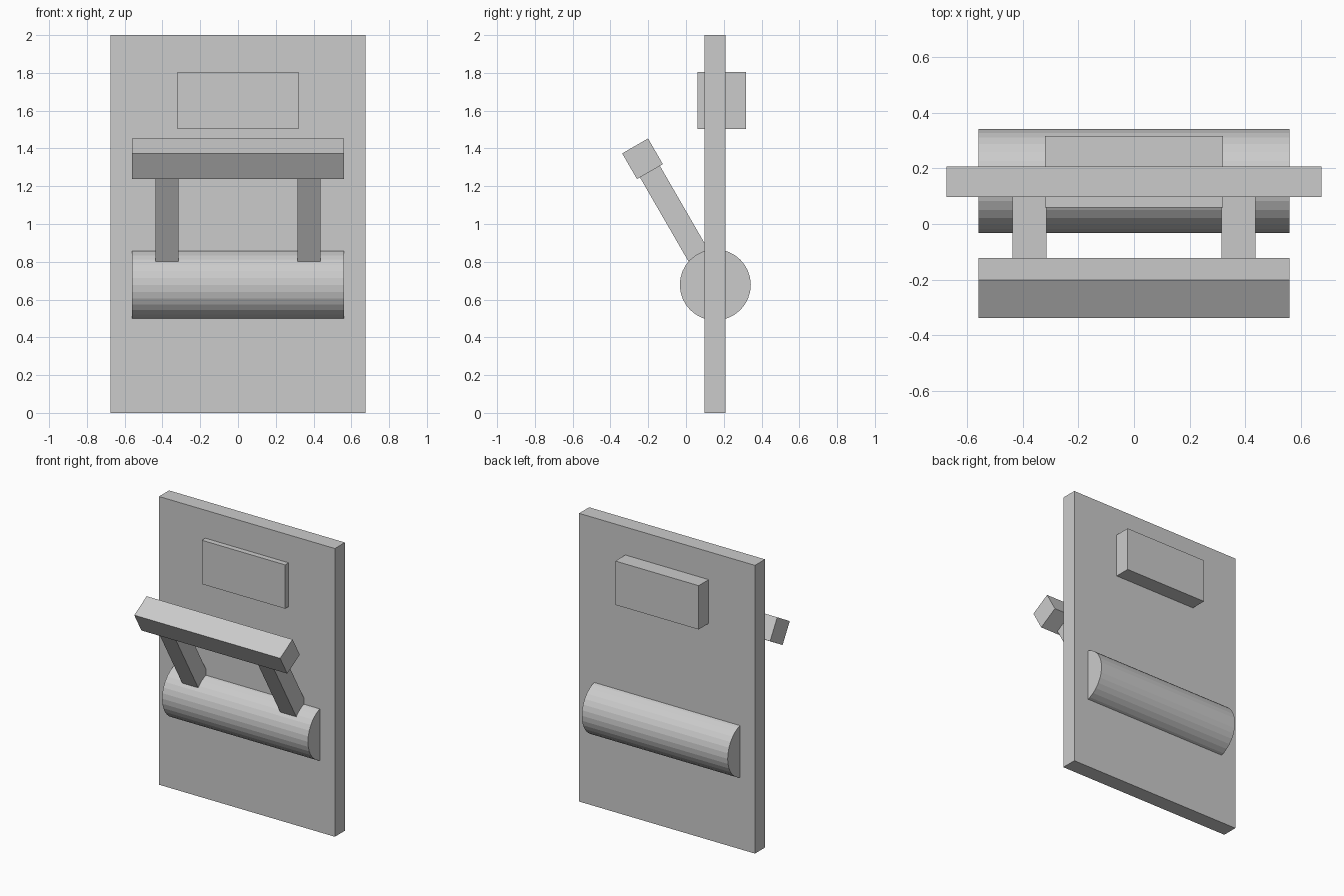
import bpy
from math import radians
from mathutils import Matrix, Vector

if "Cube" in bpy.data.objects:
    bpy.data.objects.remove(bpy.data.objects["Cube"])

PIVOT = Vector((0, 0.155, 0.678))          # axis of the drum and hinge of the lever
TILT = Matrix.Translation(PIVOT) @ Matrix.Rotation(radians(30), 4, 'X')


def box(name, lo, hi, frame=Matrix()):
    """Box between two corners, placed in the given frame; origin stays at the world centre."""
    lo, hi = Vector(lo), Vector(hi)
    bpy.ops.mesh.primitive_cube_add(size=1)
    ob = bpy.context.object
    ob.name = ob.data.name = name
    ob.data.transform(frame @ Matrix.Translation((lo + hi) / 2)
                      @ Matrix.Diagonal((*(hi - lo), 1)))
    return ob


# Upright wall panel
box("panel", (-0.675, 0.098, 0), (0.675, 0.208, 2))

# Label block passing through the panel
box("upper_block", (-0.32, 0.06, 1.502), (0.32, 0.318, 1.806))

# Horizontal drum
bpy.ops.mesh.primitive_cylinder_add(vertices=32, radius=0.188, depth=1.12)
drum = bpy.context.object
drum.name = drum.data.name = "drum"
drum.data.transform(Matrix.Translation(PIVOT) @ Matrix.Rotation(radians(90), 4, 'Y'))

# Tilted lever: mirrored pair of arms and a grip bar
arms = box("lever_arms", (0.315, -0.061, 0), (0.438, 0.061, 0.693), TILT)
arms.modifiers.new("Mirror", 'MIRROR')
box("lever_grip", (-0.56, -0.079, 0.692), (0.56, 0.079, 0.849), TILT)
